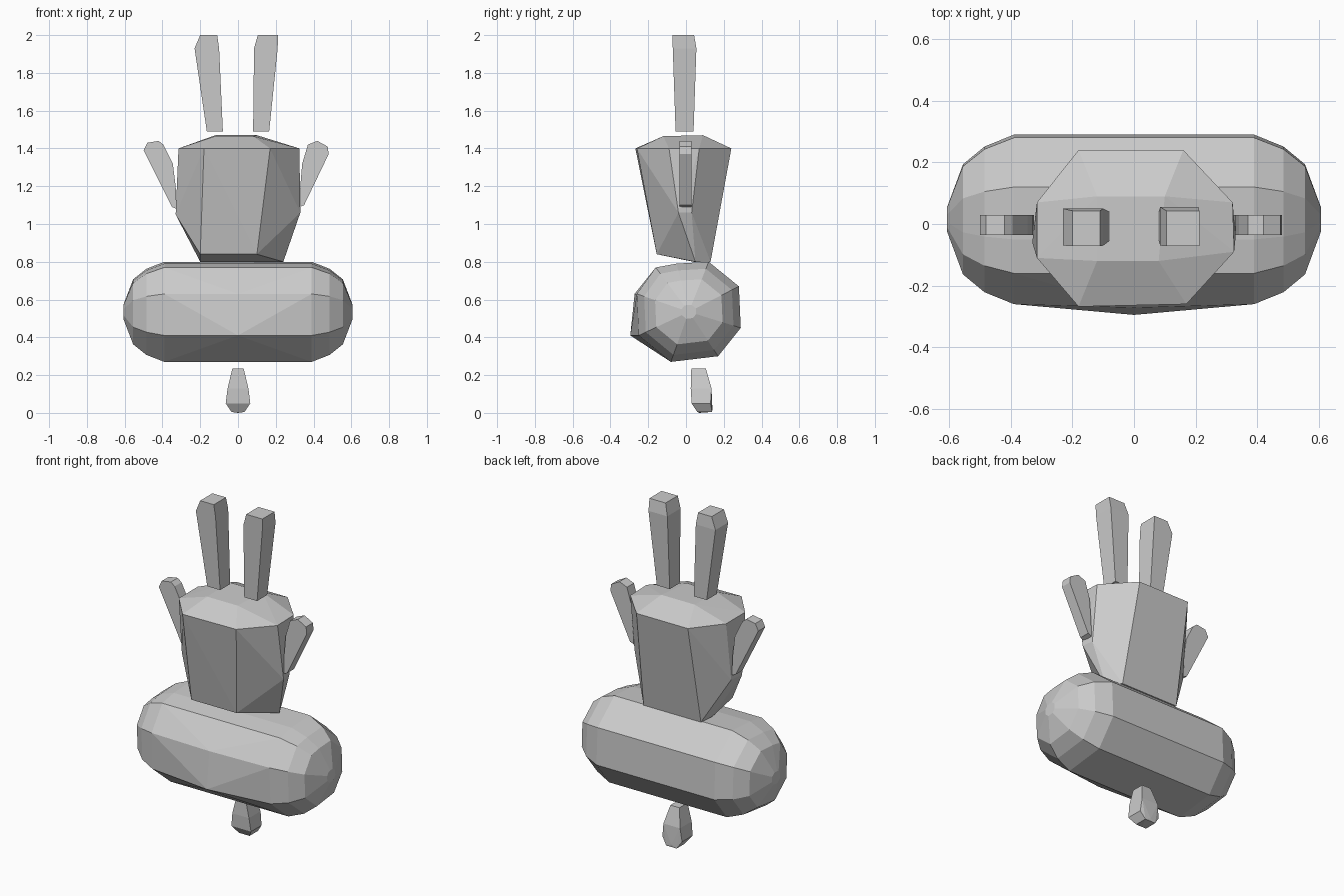
import bpy, bmesh


def hull(name, points):
    """Flat-faced convex solid wrapped around the given points."""
    bm = bmesh.new()
    for p in points:
        bm.verts.new(p)
    res = bmesh.ops.convex_hull(bm, input=bm.verts)
    loose = {g for g in res["geom_interior"] + res["geom_unused"]
             if isinstance(g, bmesh.types.BMVert)}
    bmesh.ops.delete(bm, geom=list(loose), context='VERTS')
    bmesh.ops.dissolve_limit(bm, angle_limit=0.02, verts=bm.verts, edges=bm.edges)
    bmesh.ops.recalc_face_normals(bm, faces=bm.faces)
    mesh = bpy.data.meshes.new(name)
    bm.to_mesh(mesh)
    bm.free()
    ob = bpy.data.objects.new(name, mesh)
    bpy.context.collection.objects.link(ob)
    return ob


def ring(x0, x1, y0, y1, z):
    return [(x, y, z) for x in (x0, x1) for y in (y0, y1)]


# Capsule body lying along x: one section scaled down towards both ends
section = [(-.25, .41), (-.26, .63), (-.16, .77), (-.05, .79), (.12, .80),
           (.28, .67), (.29, .45), (.17, .30), (-.08, .27)]
cy, cz = .015, .535
stations = [(.39, 1), (.485, .86), (.555, .65), (.607, .14)]
body = [(s * x, cy + (y - cy) * k, cz + (z - cz) * k)
        for s in (-1, 1) for x, k in stations for y, z in section]
body += [(0, -.295, .41), (0, -.272, .63)]
hull("body", body)

# Tapered head with faceted rim, low cap and sloping base
rim = [(-.18, .24), (.16, .24), (.32, .07), (.325, -.09),
       (.17, -.26), (-.18, -.268), (-.315, -.11), (-.315, .07)]
head = [(x, y, 1.40) for x, y in rim]
head += [(-.12, -.12, 1.465), (.08, -.12, 1.465), (-.12, .09, 1.47), (.10, .09, 1.47)]
head += [(-.33, -.06, 1.05), (-.32, .03, 1.05), (.33, -.04, 1.06), (.32, .03, 1.06)]
head += [(-.20, -.155, .84), (.10, -.155, .84), (-.20, .04, .80),
         (.24, .05, .80), (.19, .13, .80), (-.19, .13, .80)]
hull("head", head)

# Upright ears floating just above the head
hull("ear_left", ring(-.165, -.08, -.055, .04, 1.49)
     + ring(-.23, -.10, -.07, .05, 1.93) + ring(-.20, -.11, -.072, .043, 2.0))
hull("ear_right", ring(.08, .165, -.055, .04, 1.49)
     + ring(.085, .21, -.07, .055, 1.93) + ring(.105, .212, -.072, .043, 2.0))

# Arms angled outwards from the head sides
arm_profiles = {
    "arm_left": [(-.325, 1.08), (-.35, 1.09), (-.50, 1.39), (-.48, 1.43),
                 (-.42, 1.44), (-.395, 1.42), (-.345, 1.32), (-.33, 1.2)],
    "arm_right": [(.325, 1.09), (.35, 1.10), (.48, 1.37), (.475, 1.41),
                  (.42, 1.44), (.37, 1.42), (.34, 1.32), (.33, 1.2)],
}
for name, prof in arm_profiles.items():
    pts = [(x, -.035, z) for x, z in prof]
    pts += [(x, .03, z) for x, z in prof]
    hull(name, pts)

# Small bud-shaped tail under the body
hull("tail", ring(-.03, .03, .028, .105, .235) + ring(-.055, .055, .025, .135, .13)
     + ring(-.065, .065, .03, .13, .05) + ring(-.035, .035, .06, .138, .005)
     + [(0, .14, .02), (0, .07, 0)])
